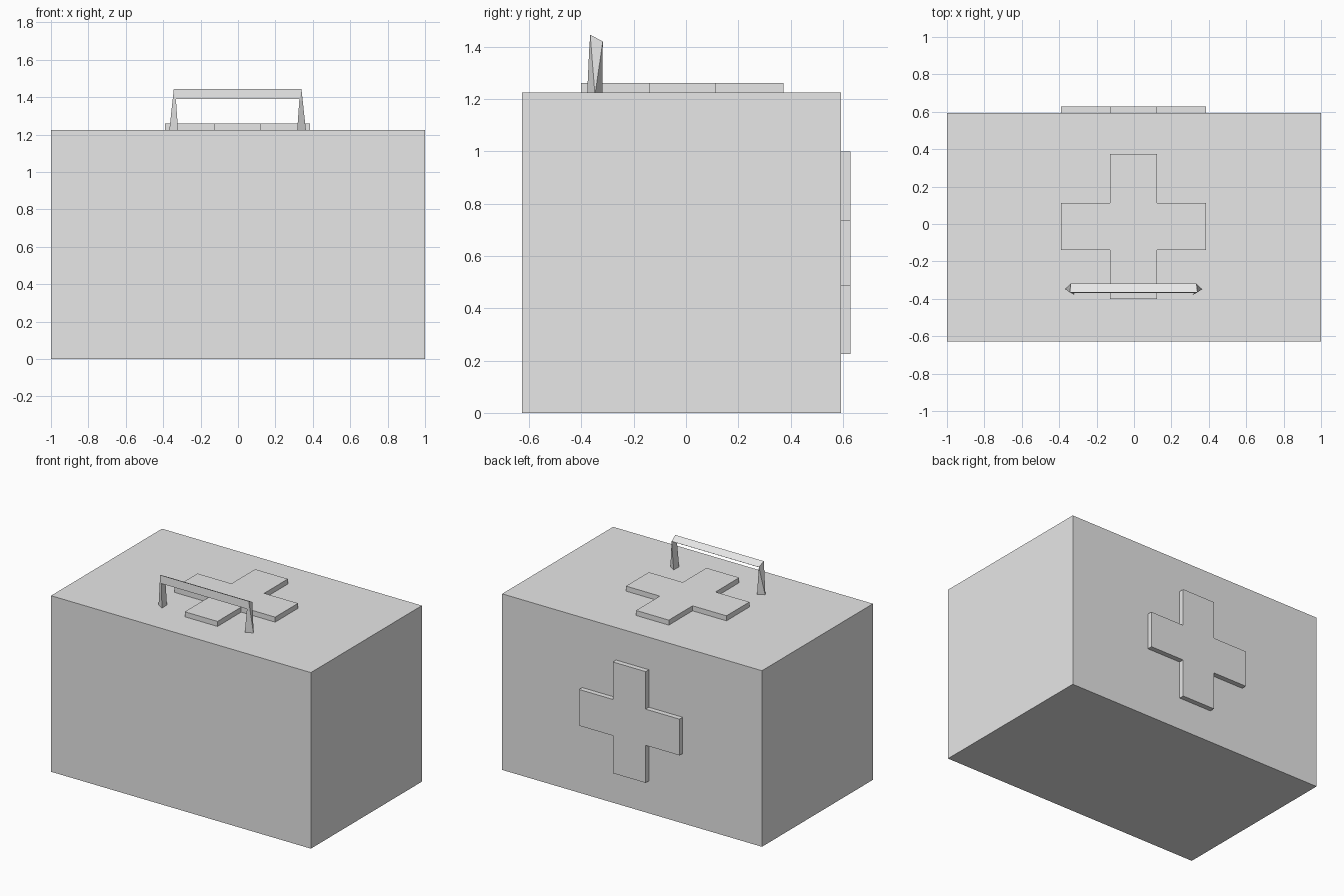
import bpy, bmesh
from mathutils import Matrix, Vector

if "Cube" in bpy.data.objects:
    bpy.data.objects.remove(bpy.data.objects["Cube"])

grey = bpy.data.materials.new("light grey")
grey.diffuse_color = (0.8, 0.8, 0.8, 1)
grey.use_nodes = True
grey.node_tree.nodes["Principled BSDF"].inputs["Base Color"].default_value = grey.diffuse_color


def finish(name, bm):
    bmesh.ops.recalc_face_normals(bm, faces=bm.faces[:])
    mesh = bpy.data.meshes.new(name)
    bm.to_mesh(mesh)
    bm.free()
    mesh.materials.append(grey)
    obj = bpy.data.objects.new(name, mesh)
    bpy.context.collection.objects.link(obj)
    return obj


def box(name, lo, hi):
    bm = bmesh.new()
    lo, hi = Vector(lo), Vector(hi)
    bmesh.ops.create_cube(bm, size=1, matrix=Matrix.Translation((lo + hi) / 2)
                          @ Matrix.Diagonal((*(hi - lo), 1)))
    return finish(name, bm)


def cross(name, matrix, reach=0.387, half=0.126, thick=0.035, sunk=0.01):
    # plus-shaped outline, extruded and slightly sunk into the case
    bm = bmesh.new()
    corner = [(reach, half), (half, half), (half, reach)]
    pts = []
    for k in range(4):
        turn = Matrix.Rotation(k * 1.5707963268, 3, 'Z')
        # counter-clockwise: each quarter starts at the lower corner of its arm
        pts += [turn @ Vector((x, y, -sunk)) for x, y in corner]
    face = bm.faces.new([bm.verts.new(p) for p in pts])
    ext = bmesh.ops.extrude_face_region(bm, geom=[face])
    top = [v for v in ext["geom"] if isinstance(v, bmesh.types.BMVert)]
    bmesh.ops.translate(bm, verts=top, vec=(0, 0, thick + sunk))
    bm.transform(matrix)
    return finish(name, bm)


# case
box("case", (-1, -0.627, 0), (1, 0.593, 1.225))

# raised crosses on the lid and the back
cross("lid_cross", Matrix.Translation((-0.003, -0.014, 1.225)))
cross("back_cross", Matrix.Translation((-0.003, 0.593, 0.612))
      @ Matrix.Rotation(-1.5707963268, 4, 'X'))

# handle: three-sided tube swept foot - corner - corner - foot
foot = [(0.366, -0.348, 1.215), (0.32, -0.32, 1.215), (0.318, -0.378, 1.215)]
bend = [(0.341, -0.366, 1.445), (0.336, -0.318, 1.42), (0.330, -0.370, 1.39)]
bm = bmesh.new()
rings = []
for ring, side in ((foot, -1), (bend, -1), (bend, 1), (foot, 1)):
    rings.append([bm.verts.new((side * x - 0.002, y, z)) for x, y, z in ring])
for n, (r, s) in enumerate(zip(rings, rings[1:])):
    for i in range(3):
        j = (i + 1) % 3
        if n == 1:
            bm.faces.new((r[i], r[j], s[j], s[i]))
        else:
            # legs are twisted, so split each side along foot i - bend j
            f, b = (r, s) if n == 0 else (s, r)
            bm.faces.new((f[i], f[j], b[j]))
            bm.faces.new((f[i], b[j], b[i]))
bm.faces.new(rings[0])
bm.faces.new(rings[3])
finish("handle", bm)
